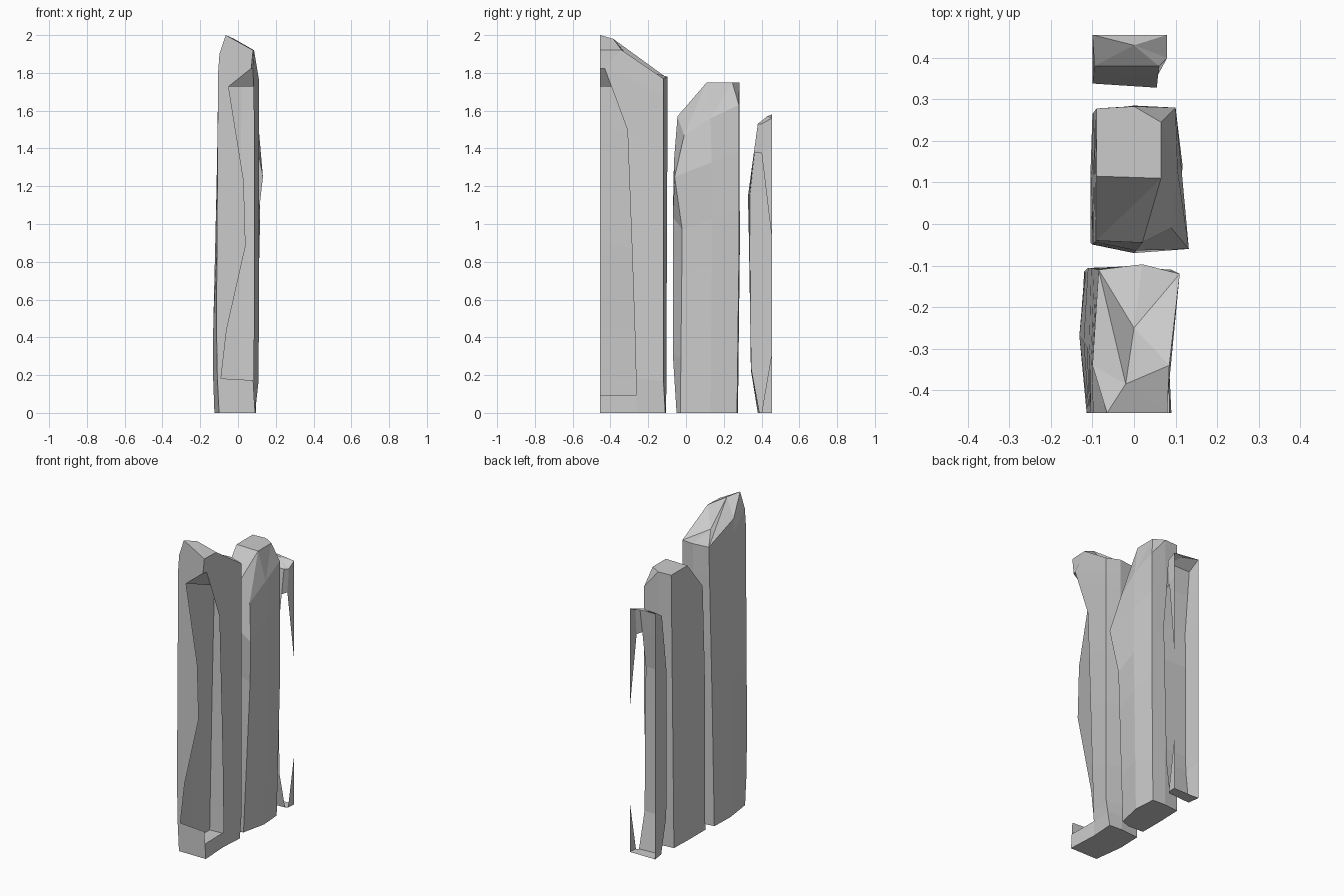
import bpy, bmesh


def at(keys, t):
    """Interpolate an edge path of (t, x, y) keys."""
    if t <= keys[0][0]:
        return keys[0][1:]
    for (t0, x0, y0), (t1, x1, y1) in zip(keys, keys[1:]):
        if t <= t1:
            f = (t - t0) / (t1 - t0)
            return x0 + (x1 - x0) * f, y0 + (y1 - y0) * f
    return keys[-1][1:]


def slab(name, edges, levels, crown, holes=()):
    """Loft rough vertical edges into a slab.
    edges: (top height, crown point index, keys); holes: (edge, low, high)."""
    bm = bmesh.new()
    rings = [[bm.verts.new((*at(k, t), t * top)) for top, _, k in edges] for t in levels]
    tips = [bm.verts.new(c) for c in crown]
    n = len(edges)

    def face(vs):
        bm.faces.new(vs)

    face(rings[0][::-1])
    for i in range(n):
        j = (i + 1) % n
        for r in range(len(levels) - 1):
            mid = (levels[r] + levels[r + 1]) / 2
            if any(h[0] == i and h[1] < mid < h[2] for h in holes):
                continue
            face((rings[r][i], rings[r][j], rings[r + 1][j], rings[r + 1][i]))
        a, b = tips[edges[i][1]], tips[edges[j][1]]
        face((rings[-1][i], rings[-1][j], b))
        if a != b:
            face((rings[-1][i], b, a))
    bmesh.ops.remove_doubles(bm, verts=bm.verts, dist=0.0005)
    bmesh.ops.recalc_face_normals(bm, faces=bm.faces)
    me = bpy.data.meshes.new(name)
    bm.to_mesh(me)
    bm.free()
    ob = bpy.data.objects.new(name, me)
    bpy.context.collection.objects.link(ob)


# Tall slab, broken open along its front right corner
slab("tall_slab", [
    (2.00, 0, [(0, -.10, -.455), (.15, -.115, -.455), (.94, -.105, -.455), (1, -.065, -.455)]),
    (1.92, 0, [(0, .09, -.455), (.09, .08, -.455), (.095, -.09, -.455), (.23, -.06, -.455),
               (.46, .04, -.455), (.64, .03, -.455), (.9, -.05, -.455), (.95, .07, -.455),
               (1, .08, -.455)]),
    (1.92, 0, [(0, .08, -.26), (.3, .085, -.275), (.78, .085, -.31), (.95, .08, -.43),
               (1, .085, -.34)]),
    (1.77, 1, [(0, .09, -.11), (.1, .11, -.12), (1, .11, -.12)]),
    (1.78, 1, [(0, 0, -.105), (1, .02, -.097)]),
    (1.78, 1, [(0, -.12, -.115), (.5, -.11, -.105), (1, -.085, -.11)]),
    (1.88, 0, [(0, -.125, -.27), (.15, -.135, -.265), (.6, -.115, -.29), (1, -.1, -.34)]),
], [0, .05, .09, .095, .23, .46, .64, .78, .9, .95, 1],
    [(-.02, -.385, 1.98), (0, -.25, 1.82)], [(1, .05, .9)])

# Middle slab, closed, with a chamfered top
slab("middle_slab", [
    (1.56, 0, [(0, -.105, -.045), (.6, -.1, -.05), (1, -.09, -.04)]),
    (1.57, 0, [(0, 0, -.05), (.2, 0, -.07), (.8, 0, -.07), (1, .02, -.045)]),
    (1.47, 0, [(0, .06, -.03), (.66, .1, -.02), (.85, .132, -.06), (1, .09, -.01)]),
    (1.56, 0, [(0, .095, .13), (.75, .12, .14), (1, .105, .13)]),
    (1.63, 1, [(0, .085, .27), (.5, .1, .28), (1, .1, .28)]),
    (1.75, 1, [(0, 0, .275), (.5, 0, .285), (1, 0, .283)]),
    (1.75, 1, [(0, -.1, .265), (1, -.09, .278)]),
    (1.75, 0, [(0, -.105, .115), (1, -.09, .115)]),
], [0, .2, .5, .66, .85, 1], [(.065, .11, 1.75), (.065, .245, 1.75)])

# Short slab, cut off and hollow at the back, right wall mostly broken away
slab("short_slab", [
    (1.58, 0, [(0, -.1, .455), (1, -.1, .455)]),
    (1.53, 0, [(0, -.09, .38), (.15, -.1, .343), (.75, -.1, .338), (1, -.095, .38)]),
    (1.53, 0, [(0, .06, .39), (.15, .05, .348), (.75, .055, .328), (1, .06, .38)]),
    (1.53, 0, [(0, .075, .4), (.21, .08, .455), (.6, .08, .455), (.9, .07, .4), (1, .08, .4)]),
    (1.56, 0, [(0, .08, .455), (1, .08, .455)]),
], [0, .15, .21, .6, .75, .9, 1], [(0, .43, 1.57)],
    [(2, 0, .9), (3, .21, .6), (4, 0, 1)])
